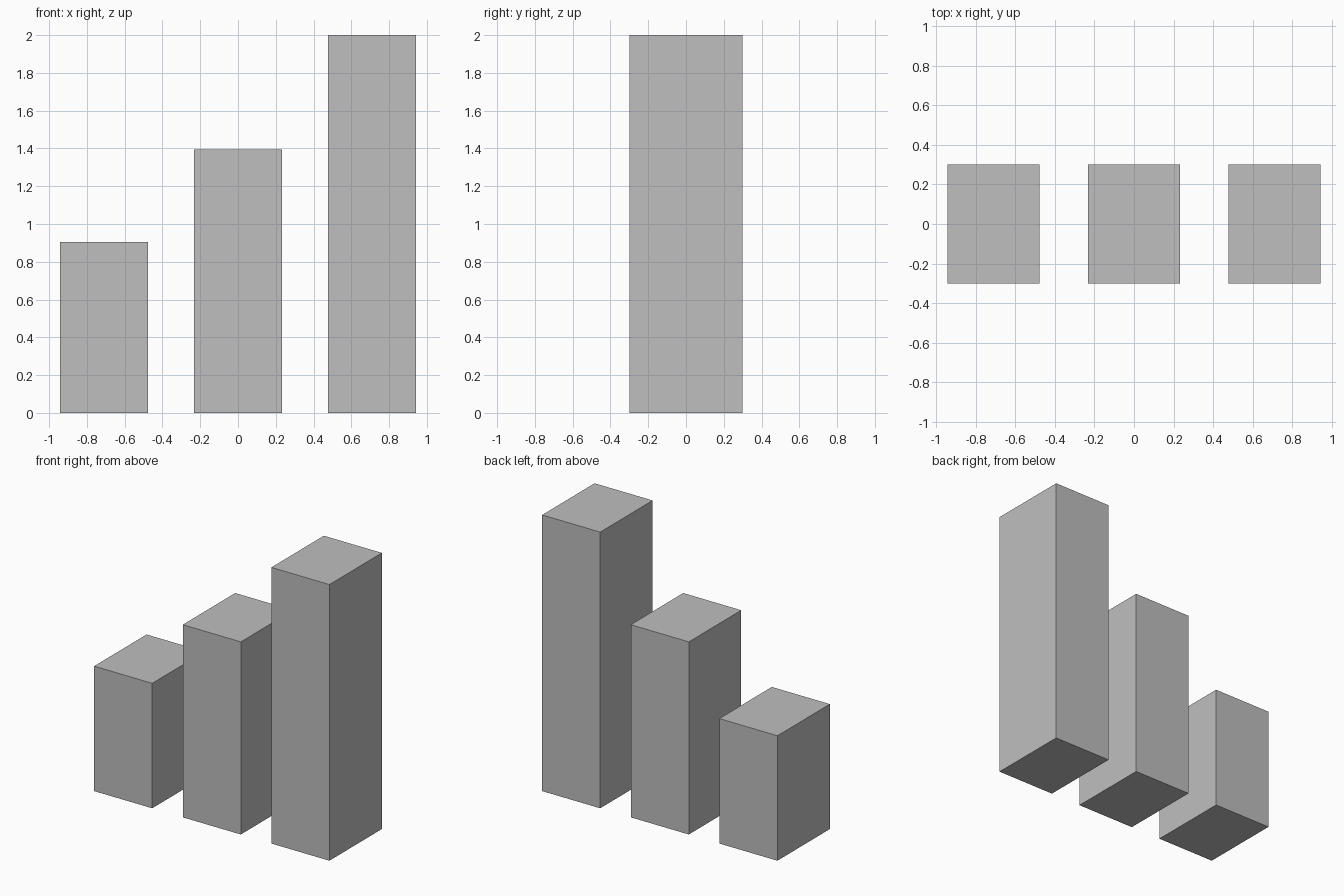
import bpy

# Remove the default object
cube = bpy.data.objects.get("Cube")
if cube:
    bpy.data.objects.remove(cube, do_unlink=True)

# Single flat grey
GREY = (0.52, 0.52, 0.52, 1.0)
grey = bpy.data.materials.new("neutral_grey")
grey.use_nodes = True
grey.diffuse_color = GREY
grey.node_tree.nodes["Principled BSDF"].inputs["Base Color"].default_value = GREY

WIDTH, DEPTH, SPACING = 0.465, 0.6, 0.71


def bar(name, x, height):
    """Upright box standing on the ground."""
    bpy.ops.mesh.primitive_cube_add(size=1, location=(x, 0, height / 2))
    obj = bpy.context.object
    obj.name = name
    obj.scale = (WIDTH, DEPTH, height)
    bpy.ops.object.transform_apply(location=False, rotation=False, scale=True)
    obj.data.materials.append(grey)


# Three bars rising towards the left
bar("short_bar", -SPACING, 0.905)
bar("middle_bar", 0, 1.395)
bar("tall_bar", SPACING, 2.0)
